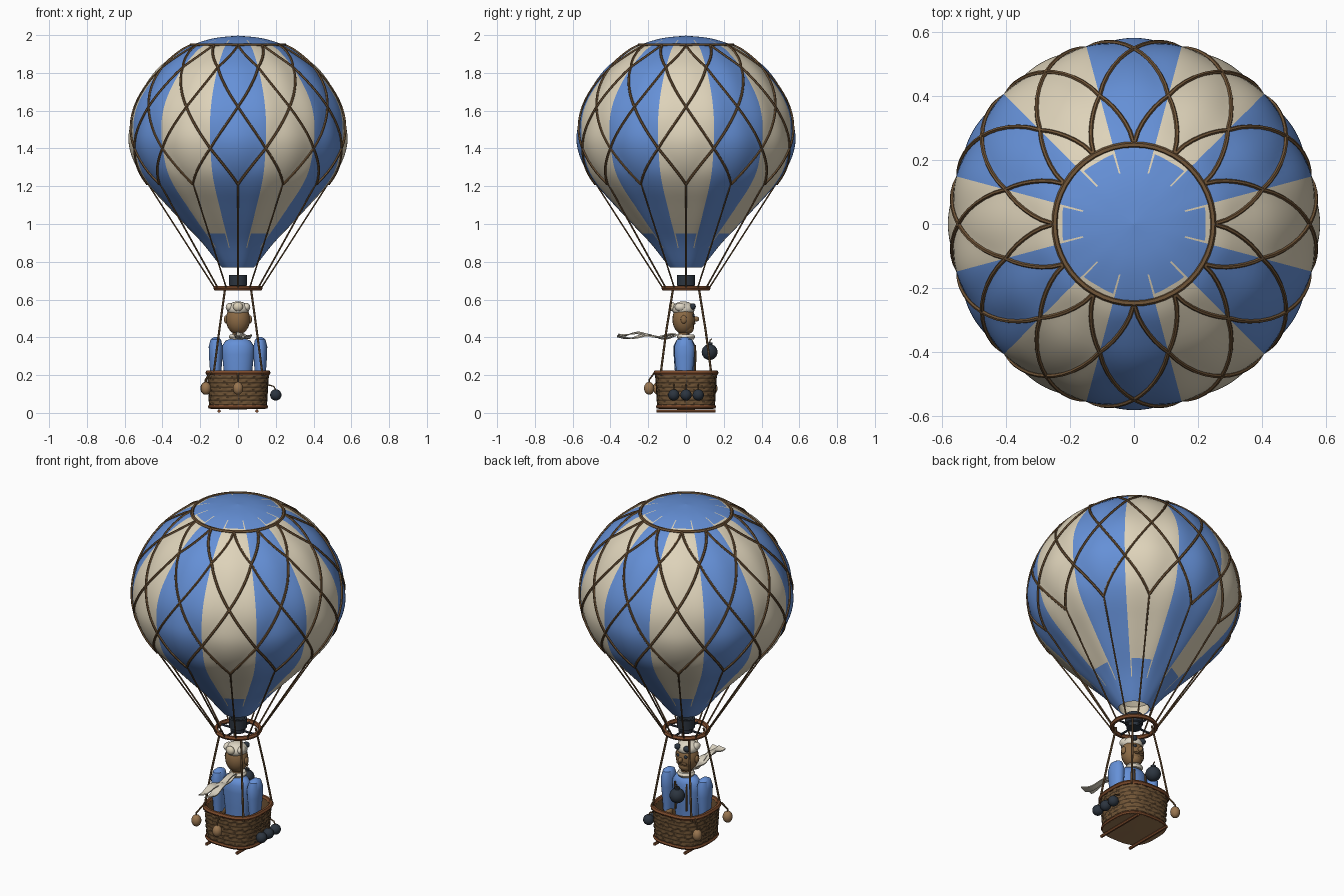
import bpy, bmesh, math
from math import sin, cos, pi, radians
from mathutils import Vector

cube = bpy.data.objects.get("Cube")
if cube:
    bpy.data.objects.remove(cube)


def material(name, *rgb):
    m = bpy.data.materials.new(name)
    m.use_nodes = True
    m.diffuse_color = (*rgb, 1)
    bsdf = m.node_tree.nodes["Principled BSDF"]
    bsdf.inputs["Base Color"].default_value = (*rgb, 1)
    bsdf.inputs["Roughness"].default_value = 0.8
    return m


BLUE = material("cloth_blue", .13, .28, .68)
CREAM = material("cloth_cream", .73, .65, .49)
ROPE = material("rope_brown", .165, .092, .04)
WOOD = material("red_wood", .2, .07, .025)
TAN = material("sack_tan", .32, .18, .08)
SKIN = material("skin", .26, .145, .06)
IRON = material("dark_iron", .025, .035, .05)
WHITE = material("white_cloth", .74, .68, .56)
WICKER = material("wicker", .16, .088, .036)
GAP = material("wicker_shadow", .06, .034, .015)


def finish(ob, angle=40):
    bpy.ops.object.select_all(action='DESELECT')
    ob.select_set(True)
    bpy.context.view_layer.objects.active = ob
    if ob.type == 'CURVE':
        bpy.ops.object.convert(target='MESH')
    bpy.ops.object.shade_smooth_by_angle(angle=radians(angle))
    return bpy.context.object


def add(name, bm, *mats, angle=40):
    me = bpy.data.meshes.new(name)
    bm.to_mesh(me)
    bm.free()
    for m in mats:
        me.materials.append(m)
    ob = bpy.data.objects.new(name, me)
    bpy.context.collection.objects.link(ob)
    return finish(ob, angle)


def rings(name, rows, mats, pick=None, angle=40):
    """Skin a stack of closed point rings; pick(center, row, column) gives the material index."""
    bm = bmesh.new()
    vs = [[bm.verts.new(p) for p in row] for row in rows]
    n = len(rows[0])
    for i in range(len(vs) - 1):
        for j in range(n):
            k = (j + 1) % n
            f = bm.faces.new((vs[i][j], vs[i][k], vs[i + 1][k], vs[i + 1][j]))
            if pick:
                f.material_index = pick(f.calc_center_median(), i, j)
    return add(name, bm, *mats, angle=angle)


def lathe(name, profile, mat, loc=(0, 0), sy=1, n=24):
    rows = [[(loc[0] + r * cos(2 * pi * j / n), loc[1] + sy * r * sin(2 * pi * j / n), z)
             for j in range(n)] for r, z in profile]
    return rings(name, rows, [mat])


def ball(name, loc, size, mat):
    bm = bmesh.new()
    bmesh.ops.create_uvsphere(bm, u_segments=20, v_segments=12, radius=1)
    s = size if isinstance(size, tuple) else (size,) * 3
    for v in bm.verts:
        v.co = Vector([v.co[i] * s[i] + loc[i] for i in range(3)])
    return add(name, bm, mat)


def tube(name, paths, radius, mat, cyclic=False):
    cu = bpy.data.curves.new(name, 'CURVE')
    cu.dimensions = '3D'
    cu.bevel_depth = radius
    cu.bevel_resolution = 1
    cu.use_fill_caps = True
    for path in paths:
        sp = cu.splines.new('POLY')
        sp.points.add(len(path) - 1)
        for pt, co in zip(sp.points, path):
            pt.co = (*co, 1)
        sp.use_cyclic_u = cyclic
    cu.materials.append(mat)
    ob = bpy.data.objects.new(name, cu)
    bpy.context.collection.objects.link(ob)
    return finish(ob)


def polar(r, a, z):
    return (r * cos(a), r * sin(a), z)


def circle(r, z, n=48):
    return [polar(r, 2 * pi * j / n, z) for j in range(n)]


def lerp_table(x, table):
    for (a, b), (c, d) in zip(table, table[1:]):
        if x <= c:
            return b + (d - b) * max(0, (x - a) / (c - a))
    return table[-1][1]


# Envelope profile (radius, height), smoothed
keys = [(.085, .77), (.11, .8), (.19, .9), (.285, 1), (.378, 1.1), (.468, 1.2), (.532, 1.3),
        (.567, 1.42), (.567, 1.52), (.543, 1.62), (.495, 1.72), (.42, 1.82), (.325, 1.9),
        (.25, 1.945), (.13, 1.983), (.0005, 1.997)]
profile = []
for i in range(len(keys) - 1):
    p = [Vector(keys[max(0, min(len(keys) - 1, i + d))]) for d in (-1, 0, 1, 2)]
    for t in (0, .25, .5, .75):
        profile.append(p[1] + .5 * t * (p[2] - p[0] + t * (2 * p[0] - 5 * p[1] + 4 * p[2] - p[3]
                       + t * (3 * (p[1] - p[2]) + p[3] - p[0]))))
profile.append(Vector(keys[-1]))
by_height = [(z, r) for r, z in profile]
net_rows = [(0, 1.947), (1, 1.83), (2, 1.62), (3, 1.4), (4, 1.21)]
net_index = [(z, v) for v, z in reversed(net_rows)]


def envelope_point(r, z, a):
    # Cloth swells between the net ropes
    u, v = a / radians(15), lerp_table(z, net_index)
    swell = abs(sin(pi * (u + v) / 2) * sin(pi * (u - v) / 2))
    return polar(r * (1 + .02 * swell * min(1, r / .3)), a, z)


def gore_colour(c, i, j):
    # Striped gores; the blue crown is slit with cream along the seams
    turn = (math.degrees(math.atan2(c.y, c.x)) + 90) / 30
    cream = round(turn) % 2
    r = math.hypot(c.x, c.y)
    if r > .236:
        return cream
    return 1 if cream and r > .165 and abs(turn - round(turn)) > .44 else 0


SEGS = 216
rings("envelope", [[envelope_point(r, z, 2 * pi * j / SEGS) for j in range(SEGS)] for r, z in profile],
      [BLUE, CREAM], gore_colour, angle=60)
lathe("mouth_lining", [(.001, .93), (.1, .84), (.081, .772)], CREAM)

# Rope net, crown ring and load lines
net, lines = [], []
for k in range(12):
    a = k * pi / 6
    for side in (-1, 1):
        path = []
        for s in range(25):
            v = s / 6
            z = lerp_table(v, net_rows)
            path.append(polar(lerp_table(z, by_height) + .004, a + side * v * radians(15), z))
        net.append(path)
    lines.append([polar(.475, a, 1.21), polar(.122, a, .66)])
tube("rope_net", net, .0068, ROPE)
tube("load_lines", lines, .0045, ROPE)
tube("crown_ring", [circle(.247, 1.947)], .01, ROPE, True)
tube("load_ring", [circle(.118, .66)], .013, WOOD, True)

# Burner
lathe("burner", [(0, .65), (.04, .65), (.04, .67), (.048, .675), (.048, .73), (.036, .73),
                 (.036, .7), (0, .7)], IRON)
tube("burner_bars", [[(-.118, 0, .66), (.118, 0, .66)], [(0, -.118, .66), (0, .118, .66)]], .006, IRON)


# Wicker basket with rounded square plan
def outline(h, z, n=80, weave=0):
    pts = []
    for j in range(n):
        a = 2 * pi * j / n
        r = h / (abs(cos(a)) ** 3 + abs(sin(a)) ** 3) ** (1 / 3)
        pts.append(polar(r + weave * (1 if (j // 2) % 2 else -1), a, z))
    return pts


ROWS = 24
wall = [outline(.15 + .012 * i / ROWS, .025 + .185 * i / ROWS,
                weave=.0025 * (1 if (i // 2) % 2 else -1)) for i in range(ROWS + 1)]
rings("basket_wall", wall, [WICKER, GAP], lambda c, i, j: 1 if i % 3 == 2 or (i + 2 * j) % 9 == 0 else 0)
rings("basket_lining", [outline(.148, .21), outline(.135, .035)], [WICKER])
rings("basket_floor", [outline(h, z) for h, z in ((.002, .018), (.15, .022), (.14, .036), (.002, .036))], [TAN])
tube("basket_rim", [outline(.16, .212)], .013, WOOD, True)
tube("basket_foot", [outline(.15, .032)], .01, WOOD, True)
tube("runners", [[(x, -.155, .009), (x, .155, .009)] for x in (-.1, .1)], .009, WOOD)
corners = [(x, y) for x in (-1, 1) for y in (-1, 1)]
tube("basket_ropes", [[(x * .068, y * .068, .66), (x * .1, y * .105, .43), (x * .13, y * .135, .2)]
                      for x, y in corners], .006, ROPE)

# Sandbags hung outside the basket
for x, y in ((0, -.195), (-.17, -.148), (-.172, .14)):
    ball("sandbag", (x, y, .13), (.027, .027, .034), TAN)
    tube("sandbag_cord", [[(x, y, .15), (x, y, .175), (x * .85, y * .85, .215)]], .005, ROPE)

# Round bombs: a rack on the left side and one held ready
for y in (-.065, 0, .065):
    ball("rack_bomb", (.2, y, .095), .03, IRON)
    tube("bomb_cord", [[(.2, y, .12), (.19, y, .14), (.155, y, .15)]], .004, ROPE)
ball("held_bomb", (-.03, .125, .322), .042, IRON)
lathe("held_bomb_neck", [(.014, .355), (.014, .372), (0, .372)], IRON, (-.03, .125))
tube("held_bomb_fuse", [[(-.03, .125, .37), (-.03, .128, .385), (-.03, .137, .393)]], .004, ROPE)

# Pilot, looking to the back
lathe("torso", [(.06, .038), (.068, .15), (.075, .22), (.085, .31), (.084, .355), (.065, .383),
                (.03, .395)], BLUE, (0, -.008), .68)
lathe("neck", [(.03, .37), (.028, .45)], SKIN, (0, -.01))
for s in (-1, 1):
    lathe("arm", [(0, .15), (.026, .155), (.03, .22), (.036, .3), (.037, .35), (.028, .388),
                  (.012, .4), (0, .402)], BLUE, (s * .118, -.008), 1.45)
    ball("hand", (s * .112, .005, .15), .025, SKIN)
    tube("strap", [[(s * .035, .046, .2), (s * .04, .051, .3), (s * .038, .048, .36)]], .005, ROPE)
    ball("ear", (s * .064, -.012, .495), (.01, .016, .022), SKIN)
    ball("eye", (s * .024, .038, .515), (.011, .008, .009), IRON)
    ball("goggle", (s * .03, .036, .563), (.019, .016, .017), IRON)
    ball("hair_tuft", (s * .045, -.03, .56), (.02, .03, .022), WHITE)
    ball("moustache", (s * .016, .042, .474), (.018, .009, .007), ROPE)
ball("head", (0, -.012, .495), (.064, .06, .08), SKIN)
ball("chin", (0, 0, .45), (.042, .042, .035), SKIN)
ball("nose", (0, .052, .497), (.011, .018, .014), SKIN)
ball("cap", (0, -.014, .55), (.06, .06, .04), WHITE)
ball("cap_knot", (0, -.073, .562), (.026, .018, .024), CREAM)

# Scarf with two tails in the wind
tube("scarf_collar", [circle(.034, .402, 24)], .015, WHITE, True)
for drift, lift in ((.015, .014), (.055, -.002)):
    rows = []
    for s in range(21):
        t = s / 20
        c = Vector((drift * t, -.04 - .32 * t, .405 + lift * t + .009 * sin(11 * t + drift * 40)))
        w, h = Vector((.02, .004, .005 * sin(8 * t))), Vector((0, 0, .003))
        rows.append([c - w - h, c + w - h, c + w + h, c - w + h])
    rings("scarf_tail", rows, [WHITE])
